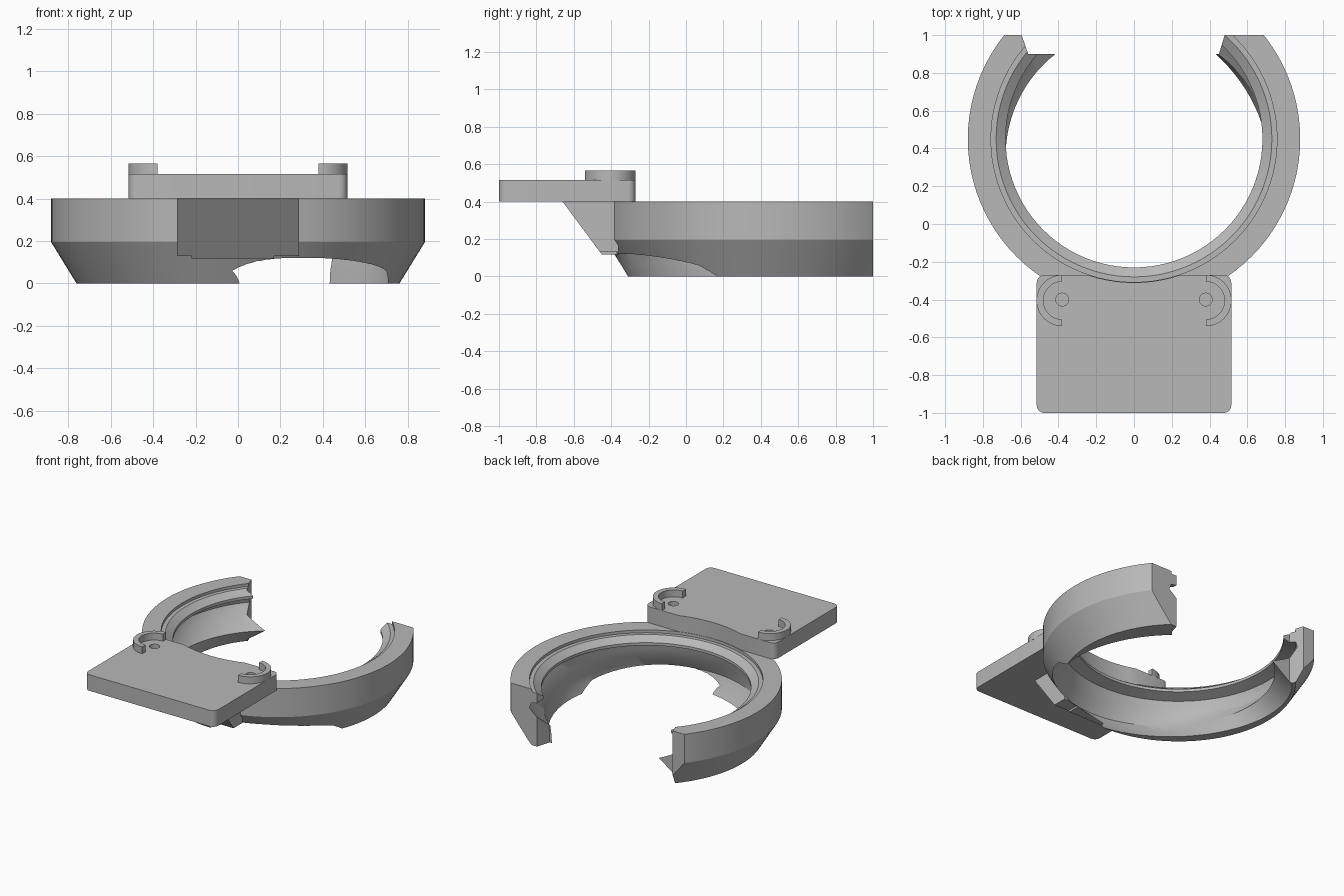
import bpy, bmesh, math
from math import sin, cos, pi

cube = bpy.data.objects.get("Cube")
if cube:
    bpy.data.objects.remove(cube)

grey = bpy.data.materials.new("plain grey")
grey.use_nodes = True
colour = (0.48, 0.48, 0.48, 1)
grey.diffuse_color = colour
grey.node_tree.nodes["Principled BSDF"].inputs["Base Color"].default_value = colour

SEG = 96
CY = 0.45  # ring centre in y


def loft(name, rings):
    """Closed solid through a list of equal-length point rings."""
    bm = bmesh.new()
    loops = [[bm.verts.new(p) for p in ring] for ring in rings]
    n = len(loops[0])
    for a, b in zip(loops, loops[1:]):
        for i in range(n):
            j = (i + 1) % n
            bm.faces.new((a[i], a[j], b[j], b[i]))
    bm.faces.new(loops[0])
    bm.faces.new(loops[-1])
    bmesh.ops.recalc_face_normals(bm, faces=bm.faces)
    mesh = bpy.data.meshes.new(name)
    bm.to_mesh(mesh)
    bm.free()
    mesh.materials.append(grey)
    obj = bpy.data.objects.new(name, mesh)
    bpy.context.collection.objects.link(obj)
    return obj


def prism(name, outline, z0, z1):
    return loft(name, [[(x, y, z) for x, y in outline] for z in (z0, z1)])


def oval(cx, cy, z, a, b, turn=-pi / 4):
    pts = []
    for i in range(SEG):
        t = 2 * pi * i / SEG - turn
        u, v = a * cos(t), b * sin(t)
        pts.append((cx + u * cos(turn) - v * sin(turn), cy + u * sin(turn) + v * cos(turn), z))
    return pts


def circle(cx, cy, r, n=SEG):
    return [(cx + r * cos(2 * pi * i / n), cy + r * sin(2 * pi * i / n)) for i in range(n)]


def combine(target, tool, operation):
    mod = target.modifiers.new(operation, "BOOLEAN")
    mod.operation, mod.solver, mod.object = operation, "EXACT", tool
    tool.hide_render = True
    bpy.context.view_layer.objects.active = target
    bpy.ops.object.modifier_apply(modifier=mod.name)
    bpy.data.objects.remove(tool)


def smooth(obj, degrees=25):
    bpy.ops.object.select_all(action="DESELECT")
    obj.select_set(True)
    bpy.context.view_layer.objects.active = obj
    bpy.ops.object.shade_smooth_by_angle(angle=math.radians(degrees))


# Open ring: straight upper wall over a tapered lower wall
ring = loft("open_ring", [oval(0, CY, z, r, r) for z, r in ((0, 0.76), (0.195, 0.88), (0.4, 0.88))])

# Sloped support joining the ring to the plate
profile = [(-0.66, 0.4), (-0.46, 0.13), (-0.36, 0.13), (-0.36, 0.4)]
support = loft("support", [[(x, y, z) for y, z in profile] for x in (-0.287, 0.287)])
combine(ring, support, "UNION")

# Small tab under the support
tab_profile = [(-0.49, 0.17), (-0.45, 0.117), (-0.37, 0.117), (-0.37, 0.17)]
tab = loft("support_tab", [[(x, y, z) for y, z in tab_profile] for x in (-0.22, 0.17)])
combine(ring, tab, "UNION")

# Hollow: skewed oval below, groove, then a round lip with a stepped rim
sections = [
    (0, 0.41, -0.05, 0.75, 0.64),
    (0, 0.4, 0, 0.77, 0.66),
    (0.02, 0.36, 0.06, 0.75, 0.68),
    (0.03, 0.335, 0.12, 0.72, 0.70),
    (0, 0.41, 0.2, 0.75, 0.75),
    (0, CY, 0.26, 0.77, 0.77),
    (0, CY, 0.3, 0.76, 0.76),
    (0, CY, 0.325, 0.68, 0.68),
    (0, CY, 0.345, 0.68, 0.68),
    (0, CY, 0.38, 0.73, 0.73),
    (0, CY, 0.38, 0.757, 0.757),
    (0, CY, 0.45, 0.757, 0.757),
]
combine(ring, loft("hollow_cutter", [oval(*s) for s in sections]), "DIFFERENCE")

# Mouth at the back of the ring
mouth = [(-0.595, 1), (-0.56, 0.9), (0.45, 0.9), (0.48, 1), (1.2, 1), (1.2, 1.6), (-1.2, 1.6), (-1.2, 1)]
combine(ring, prism("mouth_cutter", mouth, -0.2, 0.7), "DIFFERENCE")
smooth(ring)

# Mounting plate with rounded corners and a curved back edge
outline = []
for k, (x, y) in enumerate([(0.475, -0.31), (-0.475, -0.31), (-0.475, -0.96), (0.475, -0.96)]):
    for i in range(7):
        t = pi / 2 * (k + i / 6)
        outline.append((x + 0.04 * cos(t), y + 0.04 * sin(t)))
plate = prism("mounting_plate", outline, 0.4, 0.515)
combine(plate, prism("curve_cutter", circle(0, CY, 0.76), 0.3, 0.6), "DIFFERENCE")
for side in (-1, 1):
    hole = prism("hole_cutter", circle(side * 0.38, -0.4, 0.034, 24), 0.43, 0.6)
    combine(plate, hole, "DIFFERENCE")
smooth(plate)

# Half-round clips, open towards the middle
for side, name in ((-1, "right_clip"), (1, "left_clip")):
    arc = [-pi / 2 + pi * i / 24 for i in range(25)]
    points = [(0.136 * cos(t), 0.136 * sin(t)) for t in arc]
    points += [(0.1 * cos(t), 0.1 * sin(t)) for t in reversed(arc)]
    clip = prism(name, [(side * (0.38 + x), -0.405 + y) for x, y in points], 0.51, 0.565)
    smooth(clip)
